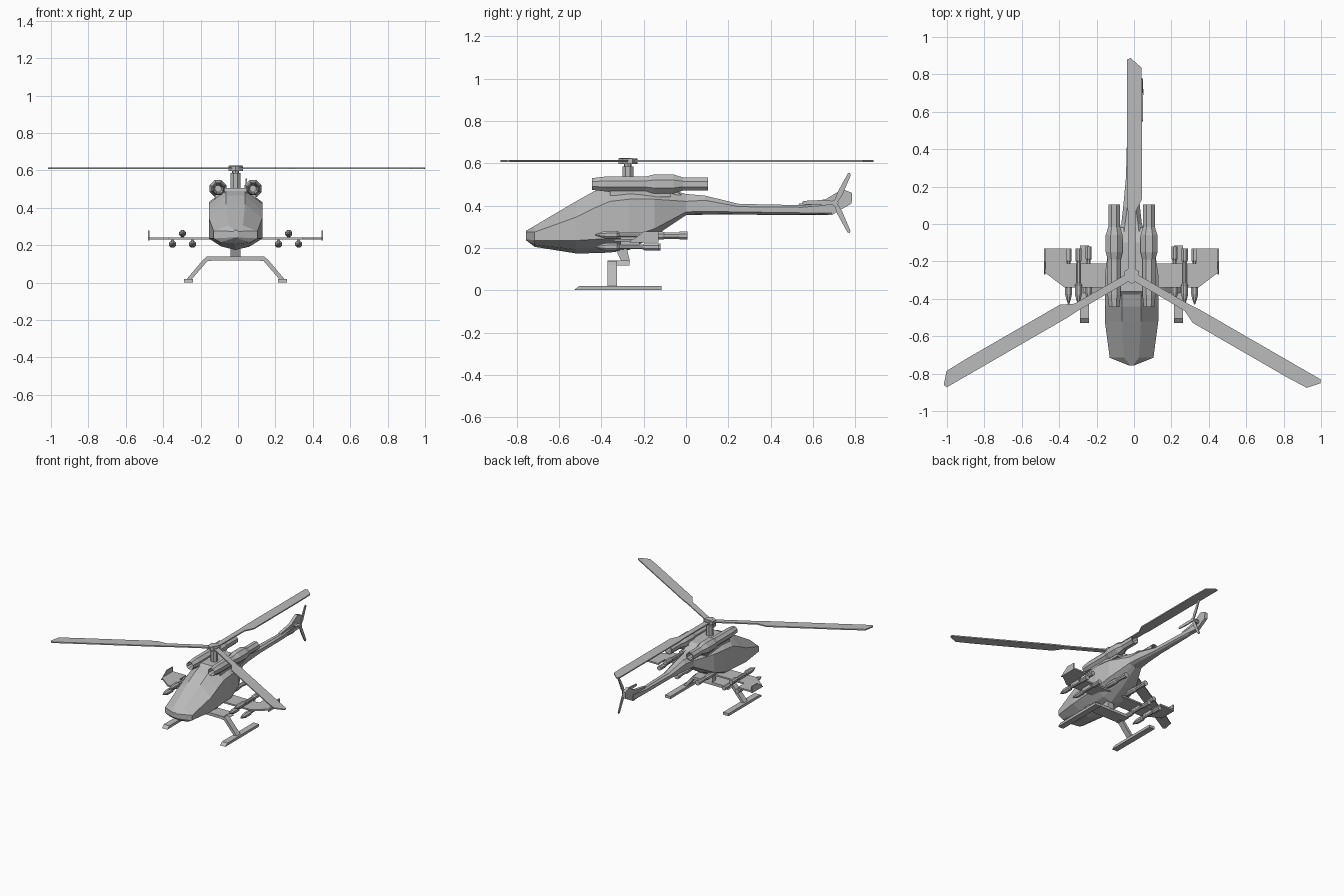
import bpy, bmesh, math
from mathutils import Matrix, Vector

if "Cube" in bpy.data.objects:
    bpy.data.objects.remove(bpy.data.objects["Cube"])

CX = -0.013   # the body's centre line sits slightly off the rotor's bounding box centre
HUB_Y = -0.275

grey = bpy.data.materials.new("plain grey")
grey.diffuse_color = (0.5, 0.5, 0.5, 1)
grey.use_nodes = True
grey.node_tree.nodes["Principled BSDF"].inputs["Base Color"].default_value = grey.diffuse_color


def finish(name, bm):
    bmesh.ops.remove_doubles(bm, verts=bm.verts, dist=1e-5)
    bmesh.ops.recalc_face_normals(bm, faces=bm.faces)
    me = bpy.data.meshes.new(name)
    bm.to_mesh(me)
    bm.free()
    me.materials.append(grey)
    ob = bpy.data.objects.new(name, me)
    ob.location.x = CX
    bpy.context.collection.objects.link(ob)
    return ob


def loft(name, rings):
    """Skin a list of equal-sized point rings and cap both ends."""
    bm = bmesh.new()
    vs = [[bm.verts.new(p) for p in r] for r in rings]
    n = len(vs[0])
    for a, b in zip(vs, vs[1:]):
        for i in range(n):
            j = (i + 1) % n
            bm.faces.new((a[i], a[j], b[j], b[i]))
    bm.faces.new(vs[0])
    bm.faces.new(vs[-1])
    return finish(name, bm)


def prism(name, pts, axis, lo, hi):
    """Extrude a 2D outline along an axis."""
    def place(p, d):
        return {"x": (d, p[0], p[1]), "y": (p[0], d, p[1]), "z": (p[0], p[1], d)}[axis]
    return loft(name, [[place(p, d) for p in pts] for d in (lo, hi)])


def lathe(name, prof, x, z, n=8):
    """Turn (y, radius) pairs around a line parallel to y."""
    ang = [math.tau * (i + 0.5) / n for i in range(n)]
    return loft(name, [[(x + r * math.cos(a), y, z + r * math.sin(a)) for a in ang]
                       for y, r in prof])


def box(name, x0, x1, y0, y1, z0, z1):
    return prism(name, [(x0, y0), (x1, y0), (x1, y1), (x0, y1)], "z", z0, z1)


# fuselage and tail boom: y, half width, belly z, belly half width,
# lower edge z, upper edge z, roof half width, roof z
sections = [
    (-.757, .012, .237, .006, .241, .274, .006, .28),
    (-.715, .117, .205, .080, .236, .275, .040, .305),
    (-.52, .143, .174, .075, .235, .345, .050, .420),
    (-.44, .143, .175, .075, .240, .385, .050, .465),
    (-.36, .143, .178, .075, .245, .420, .050, .495),
    (-.27, .143, .190, .070, .250, .430, .050, .500),
    (-.15, .125, .255, .050, .290, .430, .050, .495),
    (0, .055, .355, .030, .370, .420, .035, .455),
    (.09, .045, .357, .025, .373, .425, .022, .447),
    (.25, .030, .357, .018, .370, .395, .015, .408),
    (.55, .022, .356, .014, .366, .392, .010, .402),
    (.69, .014, .356, .008, .365, .405, .007, .415),
]
rings = []
for y, w, zb, bw, zl, zu, tw, zt in sections:
    ze = zb + (zl - zb) * 0.3
    rings.append([(0, y, zb), (bw, y, ze), (w, y, zl), (w, y, zu), (tw, y, zt),
                  (-tw, y, zt), (-w, y, zu), (-w, y, zl), (-bw, y, ze)])
loft("fuselage", rings)

# tail fin
prism("tail_fin", [(.53, .408), (.66, .43), (.74, .478), (.785, .46),
                   (.783, .41), (.69, .356), (.6, .36)], "x", -.012, .012)

# deck between the engines
prism("engine_deck", [(-.40, .465), (-.36, .505), (-.10, .505), (-.02, .45)], "x", -.06, .06)

# main rotor: mast, three-sided hub and three blades
def upright(name, r, n, z0, z1, turn=0):
    pts = [(r * math.cos(math.tau * i / n + turn), HUB_Y + r * math.sin(math.tau * i / n + turn))
           for i in range(n)]
    return prism(name, pts, "z", z0, z1)

upright("mast", .028, 8, .48, .585, math.pi / 8)
upright("mast_neck", .018, 8, .58, .605)
upright("rotor_hub", .045, 6, .597, .622, math.pi / 6)
upright("hub_cap", .042, 3, .62, .626, math.pi / 6 + math.pi / 3 * 2)

blade = [(-.020, .02), (-.020, .34), (-.024, .40), (-.024, 1.155), (-.005, 1.162),
         (.052, 1.112), (.056, 1.0), (.056, .41), (.022, .34), (.020, .02)]
for k in range(3):
    rot = Matrix.Rotation(math.tau * k / 3, 3, "Z")
    pts = [rot @ Vector((t, r, 0)) for t, r in blade]
    prism("rotor_blade", [(p.x, p.y + HUB_Y) for p in pts], "z", .606, .615)

# tail rotor on the right of the fin
lathe_y, lathe_z = .705, .413
prism("tail_rotor_hub", [(lathe_y + .016 * math.cos(math.tau * i / 8),
                          lathe_z + .016 * math.sin(math.tau * i / 8)) for i in range(8)],
      "x", .0, .064)
for deg in (64, 180, -64):
    c, s = math.cos(math.radians(deg)), math.sin(math.radians(deg))
    pts = [(0, -.007), (.05, -.014), (.15, -.009), (.158, 0), (.15, .007), (.05, .012), (0, .007)]
    prism("tail_rotor_blade", [(lathe_y + r * c - t * s, lathe_z + r * s + t * c)
                               for r, t in pts], "x", .052, .060)

missile = [(-.155, .003), (-.125, .014), (-.10, .020), (-.05, .020), (-.04, .012),
           (.07, .012), (.08, .018), (.145, .018)]

for s, side in ((1, "right"), (-1, "left")):
    # engines with hollow intakes and exhausts
    lathe(side + "_engine", [(-.38, .018), (-.43, .026), (-.445, .030), (-.38, .038),
                             (-.19, .038), (-.15, .049), (-.06, .049), (-.015, .034),
                             (.105, .034), (.105, .026), (.03, .022)], s * .093, .502)
    box(side + "_engine_mount", s * .04, s * .11, -.36, -.07, .44, .49)

    # stub wing with upturned tip plate
    wing = [(.05, -.34), (.357, -.34), (.463, -.26), (.463, -.13), (.345, -.13),
            (.345, -.21), (.05, -.21)]
    prism(side + "_wing", [(s * x, y) for x, y in wing], "z", .230, .242)
    prism(side + "_wing_tip", [(-.27, .225), (-.13, .225), (-.13, .277), (-.20, .277)],
          "x", s * .459, s * .467)

    # missiles: two below the wing and one above, each on a pylon
    for x, y, z in ((.337, -.275, .205), (.230, -.265, .205), (.284, -.275, .262)):
        lathe(side + "_missile", [(y + a, r) for a, r in missile], s * x, z)
        box(side + "_missile_pylon", s * (x - .006), s * (x + .006), -.31, -.22,
            min(z, .235), max(z, .236))

    # pod under the rear of each engine
    lathe(side + "_rear_pod", [(-.28, .012), (-.14, .021), (-.11, .021), (-.10, .016),
                               (-.03, .016), (-.03, .020), (.008, .020)], s * .09, .258)

    # skid with bevelled nose, and its leg
    prism(side + "_skid", [(-.53, 0), (-.115, 0), (-.115, .02), (-.505, .02)],
          "x", s * .228, s * .275)
    leg = [(.13, .138), (.155, .138), (.175, .12), (.262, .018), (.234, .018), (.150, .115),
           (.13, .115)]
    prism(side + "_skid_leg", [(s * x, z) for x, z in leg], "y", -.37, -.325)

# landing gear cross bar and slanted mount
prism("cross_bar", [(-.165, .118), (-.145, .140), (.145, .140), (.165, .118)], "y", -.37, -.268)
prism("gear_mount", [(-.335, .20), (-.28, .20), (-.265, .135), (-.305, .135)],
      "x", -.026, .026)
